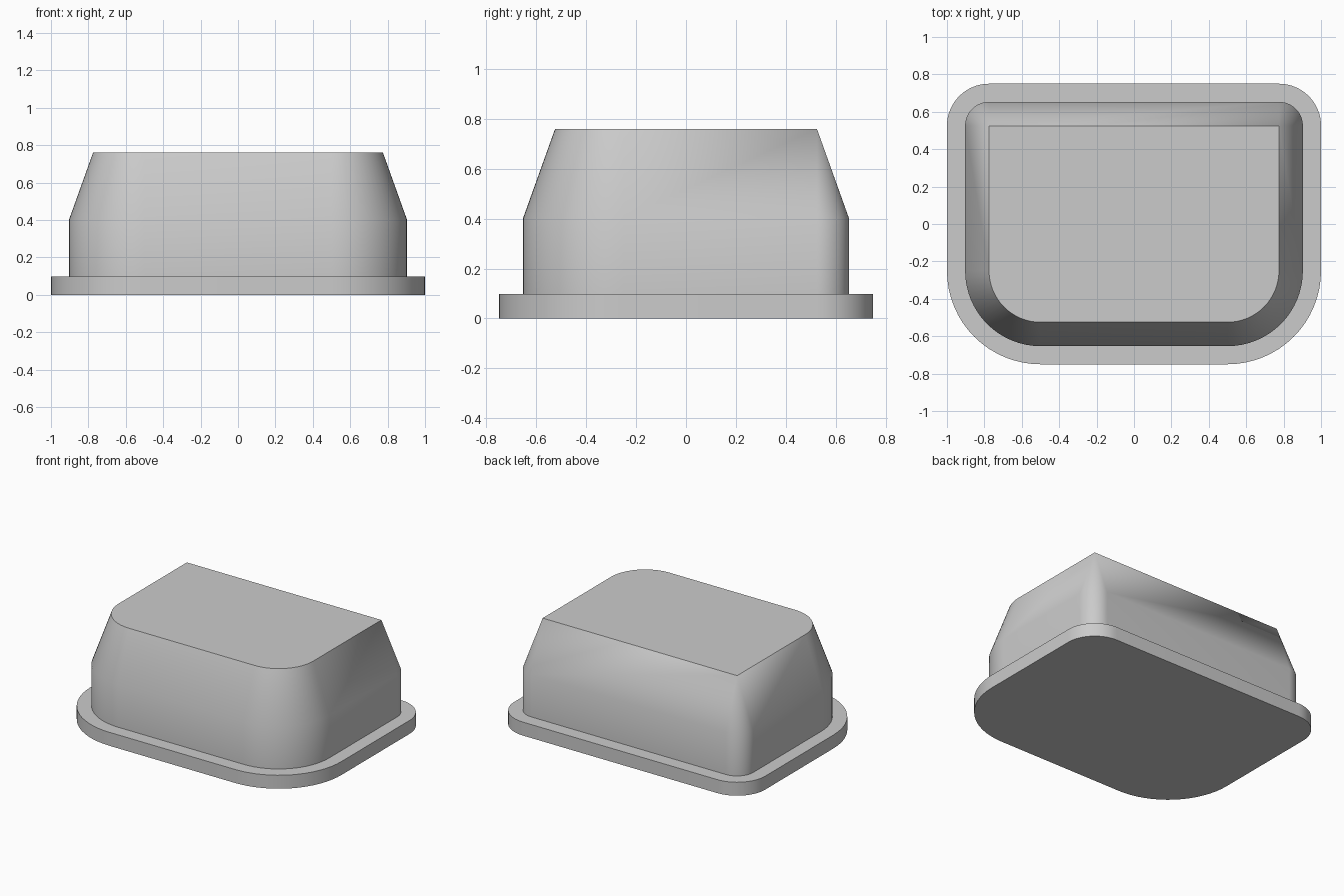
import bpy, bmesh, math

cube = bpy.data.objects.get("Cube")
if cube:
    bpy.data.objects.remove(cube)

grey = bpy.data.materials.new("light grey")
grey.use_nodes = True
colour = (0.6, 0.6, 0.6, 1)
grey.diffuse_color = colour
grey.node_tree.nodes["Principled BSDF"].inputs["Base Color"].default_value = colour

SEGMENTS = 16
# Corner centres, outer radius and start angle, anticlockwise from back left
CORNERS = [(0.775, 0.525, 0.225, 0), (-0.775, 0.525, 0.225, 90),
           (-0.5, -0.25, 0.5, 180), (0.5, -0.25, 0.5, 270)]


def outline(inset):
    """Rounded outline, moved inwards by the inset."""
    points = []
    for cx, cy, radius, start in CORNERS:
        r = max(radius - inset, 0)
        for i in range(SEGMENTS + 1):
            a = math.radians(start + 90 * i / SEGMENTS)
            points.append((cx + r * math.cos(a), cy + r * math.sin(a)))
    return points


def loft(name, levels):
    """Skin through (inset, height) levels, closed at both ends."""
    bm = bmesh.new()
    rings = [[bm.verts.new((x, y, z)) for x, y in outline(inset)]
             for inset, z in levels]
    count = len(rings[0])
    for low, high in zip(rings, rings[1:]):
        for i in range(count):
            j = (i + 1) % count
            bm.faces.new((low[i], low[j], high[j], high[i]))
    bm.faces.new(rings[0][::-1])
    bm.faces.new(rings[-1])
    # Weld the corners that shrink to a point
    bmesh.ops.remove_doubles(bm, verts=bm.verts, dist=0.0005)
    bmesh.ops.recalc_face_normals(bm, faces=bm.faces)
    mesh = bpy.data.meshes.new(name)
    bm.to_mesh(mesh)
    bm.free()
    mesh.materials.append(grey)
    obj = bpy.data.objects.new(name, mesh)
    bpy.context.collection.objects.link(obj)
    bpy.ops.object.select_all(action='DESELECT')
    obj.select_set(True)
    bpy.context.view_layer.objects.active = obj
    bpy.ops.object.shade_smooth_by_angle(angle=math.radians(30))
    return obj


# Flange, upright wall and tapered top in one skin
loft("flanged_tapered_block", [(0, 0), (0, 0.097), (0.097, 0.097),
                               (0.097, 0.403), (0.225, 0.76)])
